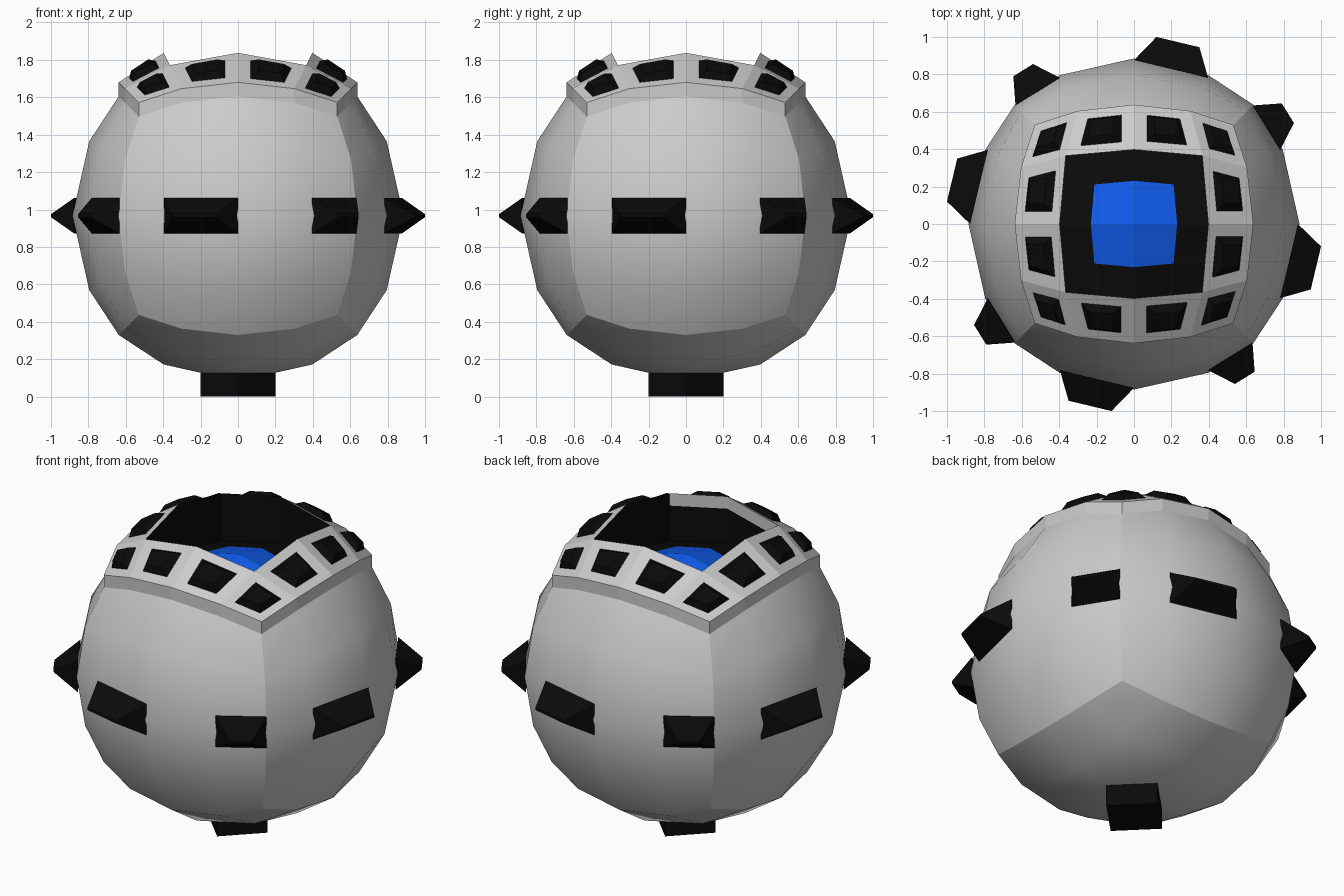
import bpy, bmesh
from math import pi
from mathutils import Vector, Matrix

if "Cube" in bpy.data.objects:
    bpy.data.objects.remove(bpy.data.objects["Cube"])

C = Vector((0, 0, 0.967))          # sphere centre
RIM = Vector((0, 0, 0.075))        # rim height
DROP = Vector((0, 0, -0.213))      # socket depth
G = [-1, -0.5, 0, 0.5, 1]


def material(name, col):
    m = bpy.data.materials.new(name)
    m.diffuse_color = (*col, 1)
    m.use_nodes = True
    m.node_tree.nodes["Principled BSDF"].inputs["Base Color"].default_value = m.diffuse_color
    return m


BLACK = material("black", (0.003, 0.003, 0.003))
BLUE = material("blue", (0.005, 0.105, 0.84))


def make(name, faces, mat=None, smooth=False):
    bm = bmesh.new()
    for f in faces:
        bm.faces.new([bm.verts.new(p) for p in f])
    bmesh.ops.remove_doubles(bm, verts=bm.verts[:], dist=0.0005)
    if smooth:
        # sharp creases along the edges of the rounded cube
        def side(f):
            d = f.calc_center_median() - C
            a = max(range(3), key=lambda i: abs(d[i]))
            return a, d[a] > 0
        for f in bm.faces:
            f.smooth = True
        for e in bm.edges:
            e.smooth = len({side(f) for f in e.link_faces}) < 2
    me = bpy.data.meshes.new(name)
    bm.to_mesh(me)
    bm.free()
    ob = bpy.data.objects.new(name, me)
    bpy.context.collection.objects.link(ob)
    if mat:
        me.materials.append(mat)
    return ob


def ball(u, v):
    """Point on the top side of the rounded cube, relative to its centre."""
    return Vector((u, v, 1)).normalized() * (0.885 + 0.017 * (u * u + v * v))


def cell(i, j):
    return [ball(G[a], G[b]) for a, b in ((i, j), (i + 1, j), (i + 1, j + 1), (i, j + 1))]


def frustum(base, top):
    n = len(base)
    sides = [[base[k], base[(k + 1) % n], top[(k + 1) % n], top[k]] for k in range(n)]
    return sides + [top]


def scaled(pts, s, mid):
    return [mid + (p - mid) * s for p in pts]


cells = [(i, j) for i in range(4) for j in range(4)]
inner = [(i, j) for i, j in cells if i in (1, 2) and j in (1, 2)]
outer = [c for c in cells if c not in inner]

# Body: five sides of a rounded cube, the top is left open
turns = [Matrix.Rotation(pi, 3, 'X')]
turns += [Matrix.Rotation(k * pi / 2, 3, 'Z') @ Matrix.Rotation(pi / 2, 3, 'X') for k in range(4)]
make("body", [[C + R @ p for p in cell(*c)] for R in turns for c in cells], smooth=True)


def loop(s):
    h = s / 2
    path = [(-s, -s), (-h, -s), (0, -s), (h, -s), (s, -s), (s, -h), (s, 0), (s, h),
            (s, s), (h, s), (0, s), (-h, s), (-s, s), (-s, h), (-s, 0), (-s, -h)]
    return [C + ball(*p) for p in path]


# Rim: raised ring of cells with an outer wall and a front inner lip
o = loop(1)
rim = [[o[k], o[(k + 1) % 16], o[(k + 1) % 16] + RIM, o[k] + RIM] for k in range(16)]
rim += [[C + RIM + p for p in cell(*c)] for c in outer]
ring = [C + ball(*p) for p in ((-.5, -.5), (0, -.5), (.5, -.5), (.5, 0),
                               (.5, .5), (0, .5), (-.5, .5), (-.5, 0))]


def inner_wall(k, hi, lo):
    a, b = ring[k], ring[(k + 1) % 8]
    return [a + hi, b + hi, b + lo, a + lo]


zero = Vector()
rim += [inner_wall(k, RIM, zero) for k in (0, 1)]
make("rim", rim)

# Socket: black walls and ledge around the lens
socket = [inner_wall(k, zero, DROP) for k in range(8)]
socket += [inner_wall(k, RIM, zero) for k in range(2, 8)]
mid = C + ball(0, 0) + DROP
floor = [p + DROP for p in ring]
lens_edge = scaled(floor, 0.58, mid)
socket += frustum(floor, lens_edge)[:-1]
make("socket", socket, BLACK)

# Lens: blue patch at the bottom of the socket
make("lens", [scaled([C + DROP + p for p in cell(*c)], 0.58, mid) for c in inner], BLUE)

# Rim studs: one low tapered block on every rim cell
studs = []
for c in outer:
    q = [C + RIM + p for p in cell(*c)]
    m = sum(q, Vector()) / 4
    n = (q[2] - q[0]).cross(q[3] - q[1]).normalized()
    base = scaled(q, 0.62, m)
    top = [p + n * 0.035 for p in scaled(q, 0.38, m)]
    studs += frustum([p - n * 0.005 for p in base], top)
make("rim_studs", studs, BLACK)

# Equator fins: two wedge shapes repeated in quarter turns
fins = []
wedges = [((0.4, 0.79), (0, 0.885), (0.12, 1.0), (0.35, 0.945)),
          ((0.79, 0.4), (0.64, 0.64), (0.79, 0.645), (0.855, 0.54))]
for k in range(4):
    R = Matrix.Rotation(k * pi / 2, 3, 'Z')
    for a, b, tb, ta in wedges:
        def quad(p, q, h, s):
            return [C + R @ Vector((x * s, y * s, z))
                    for (x, y), z in ((p, -h), (q, -h), (q, h), (p, h))]
        fins += frustum(quad(a, b, 0.095, 0.99), quad(ta, tb, 0.008, 1))
make("equator_fins", fins, BLACK)

# Foot: square block turned by 45 degrees
sq = [Vector(p) for p in ((0.2, 0, 0), (0, 0.2, 0), (-0.2, 0, 0), (0, -0.2, 0))]
make("foot", frustum(sq, [p + Vector((0, 0, 0.15)) for p in sq])[:-1] + [sq[::-1]], BLACK)
